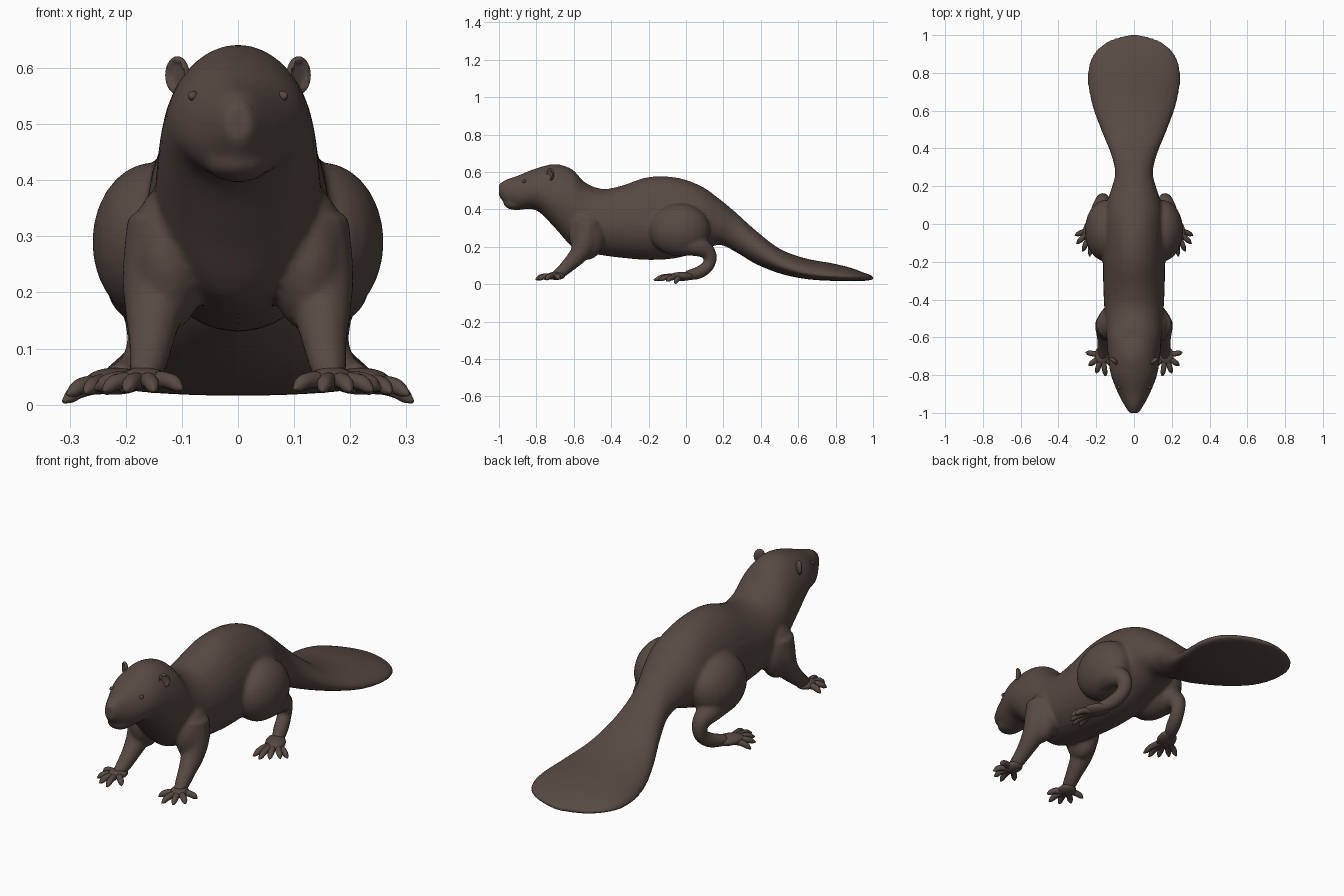
import bpy, bmesh, math
from mathutils import Vector, Matrix

if "Cube" in bpy.data.objects:
    bpy.data.objects.remove(bpy.data.objects["Cube"], do_unlink=True)

fur = bpy.data.materials.new("dark brown fur")
fur.use_nodes = True
fur.diffuse_color = (0.095, 0.068, 0.056, 1)
fur.node_tree.nodes["Principled BSDF"].inputs["Base Color"].default_value = fur.diffuse_color


def smooth_chain(rows, steps):
    """Interpolate rows of numbers with a Catmull-Rom curve."""
    pts = [Vector(r) for r in rows]
    result = []
    for i in range(len(pts) - 1):
        before, a, b = pts[max(i - 1, 0)], pts[i], pts[i + 1]
        after = pts[min(i + 2, len(pts) - 1)]
        for s in range(steps):
            t = s / steps
            result.append(a + (b - before) * (t / 2)
                          + (before * 2 - a * 5 + b * 4 - after) * (t * t / 2)
                          + (a * 3 - before - b * 3 + after) * (t ** 3 / 2))
    return result + [pts[-1]]


def loft(bm, rings):
    """Skin a list of point rings and cap both ends."""
    loops = [[bm.verts.new(p) for p in ring] for ring in rings]
    n = len(loops[0])
    for a, b in zip(loops, loops[1:]):
        for i in range(n):
            j = (i + 1) % n
            bm.faces.new((a[i], a[j], b[j], b[i]))
    bm.faces.new(loops[0])
    bm.faces.new(loops[-1])


def tube(bm, rows, side=1, sides=14, steps=4):
    """Tapered limb through rows of x, y, z, radius."""
    path = smooth_chain(rows, steps)
    centres = [Vector((p[0] * side, p[1], p[2])) for p in path]
    rings = []
    for i, c in enumerate(centres):
        along = centres[min(i + 1, len(path) - 1)] - centres[max(i - 1, 0)]
        u = along.cross(Vector((1, 0, 0))).normalized()
        v = along.cross(u).normalized()
        angles = [math.tau * k / sides for k in range(sides)]
        rings.append([c + (u * math.cos(a) + v * math.sin(a)) * path[i][3] for a in angles])
    loft(bm, rings)


def ball(bm, centre, radii, side=1, turn=0):
    """Ellipsoid, turned about the upright axis."""
    where = Matrix.Translation((centre[0] * side, centre[1], centre[2]))
    matrix = where @ Matrix.Rotation(turn * side, 4, "Z") @ Matrix.Diagonal((*radii, 1))
    return bmesh.ops.create_uvsphere(bm, u_segments=24, v_segments=14, radius=1, matrix=matrix)["verts"]


def finish(name, bm, mirror=False):
    bmesh.ops.recalc_face_normals(bm, faces=bm.faces)
    mesh = bpy.data.meshes.new(name)
    bm.to_mesh(mesh)
    bm.free()
    mesh.materials.append(fur)
    for face in mesh.polygons:
        face.use_smooth = True
    obj = bpy.data.objects.new(name, mesh)
    bpy.context.collection.objects.link(obj)
    if mirror:
        obj.modifiers.new("Mirror", "MIRROR")
    return obj


# Torso, head and tail sections: y, half width, bottom, top, widest height share
sections = [
    (-1, .025, .47, .535, .5), (-.96, .05, .425, .56, .5), (-.9, .083, .4, .58, .45),
    (-.8, .122, .395, .62, .45), (-.7, .138, .3, .642, .45), (-.61, .145, .2, .615, .5),
    (-.54, .15, .17, .545, .5), (-.45, .157, .155, .51, .48), (-.35, .162, .142, .525, .45),
    (-.2, .165, .13, .573, .42), (-.05, .163, .14, .57, .42), (.08, .152, .18, .525, .45),
    (.18, .122, .21, .455, .45), (.27, .1, .17, .38, .45), (.37, .122, .11, .29, .4),
    (.5, .175, .058, .19, .35), (.64, .225, .028, .138, .28), (.78, .246, .018, .112, .25),
    (.88, .225, .016, .088, .3), (.95, .165, .018, .062, .4), (.985, .095, .022, .05, .5),
    (1, .03, .025, .042, .5)]


def section_ring(row, sides=32):
    y, width, low, high, share = row
    middle = low + (high - low) * share
    ring = []
    for k in range(sides):
        a = math.tau * k / sides
        reach = high - middle if math.sin(a) > 0 else middle - low
        ring.append((width * math.cos(a), y, middle + reach * math.sin(a)))
    return ring


bm = bmesh.new()
loft(bm, [section_ring(r) for r in map(lambda v: tuple(v), [
    Vector(p) for p in smooth_chain(sections, 5)])])
# Chin
ball(bm, (0, -.905, .432), (.058, .07, .036))

# Limbs: x, y, z, radius
fore_leg = [(.12, -.53, .32, .08), (.142, -.54, .23, .066), (.15, -.57, .165, .052),
            (.155, -.62, .11, .04), (.162, -.67, .065, .032), (.168, -.71, .047, .02)]
hind_shank = [(.17, -.03, .22, .065), (.175, .06, .205, .057), (.166, .122, .165, .04),
              (.166, .122, .105, .033), (.183, .07, .063, .034), (.215, 0, .046, .026)]
for side in (1, -1):
    tube(bm, fore_leg, side)
    tube(bm, hind_shank, side)
    ball(bm, (.125, -.53, .26), (.07, .095, .13), side)
    ball(bm, (.15, -.035, .29), (.11, .163, .142), side)

# Fuse the parts into one soft skin
body = finish("body", bm)
remesh = body.modifiers.new("Remesh", "REMESH")
remesh.mode = "VOXEL"
remesh.voxel_size = 0.009
remesh.use_smooth_shade = True
soften = body.modifiers.new("Smooth", "SMOOTH")
soften.factor = 0.5
soften.iterations = 4


# Paws with spread toes and pointed claws
def paw(name, centre, radii, turn, tips):
    bm = bmesh.new()
    ball(bm, centre, radii, turn=turn)
    start = Vector(centre)
    for tip in tips:
        end = Vector(tip)
        rows = []
        for t, lift, radius in ((.2, 0, .016), (.5, .008, .015), (.75, .008, .014),
                                (.88, .003, .011), (1, 0, .003)):
            p = start.lerp(end, t)
            rows.append((p.x, p.y, p.z + lift, radius))
        tube(bm, rows, sides=10, steps=3)
    finish(name, bm, mirror=True)


paw("front_paws", (.168, -.695, .045), (.042, .05, .022), .2,
    [(.255, -.68, .028), (.24, -.75, .025), (.2, -.79, .025), (.15, -.805, .025), (.1, -.76, .028)])
paw("hind_paws", (.218, -.02, .042), (.046, .075, .024), .5,
    [(.312, -.06, .005), (.304, -.105, .018), (.272, -.145, .022), (.235, -.172, .022), (.198, -.165, .025)])

# Ears, dished on the outer front side
bm = bmesh.new()
for v in ball(bm, (0, 0, 0), (.026, .014, .034)):
    if v.co.y < 0 and math.hypot(v.co.x / .026, v.co.z / .034) < .75:
        v.co.y *= -0.2
bmesh.ops.transform(bm, verts=bm.verts, matrix=Matrix.Translation((.108, -.725, .587))
                    @ Matrix.Rotation(math.radians(40), 4, "Z"))
finish("ears", bm, mirror=True)

# Small closed eyes
bm = bmesh.new()
ball(bm, (.079, -.862, .55), (.009, .014, .009), turn=.5)
finish("eyes", bm, mirror=True)

# Nose pad
bm = bmesh.new()
ball(bm, (0, -.978, .52), (.03, .022, .024))
finish("nose", bm)
